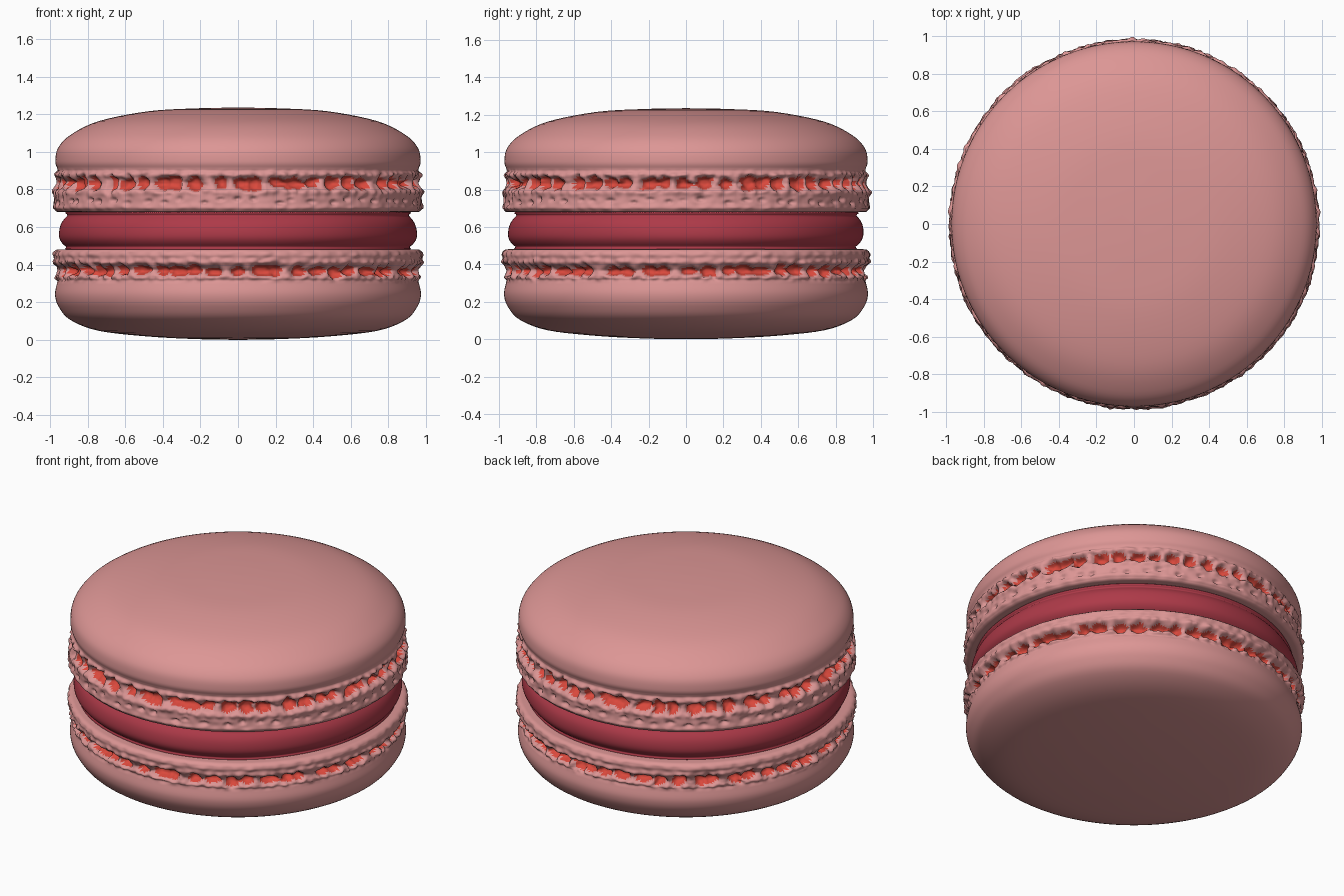
import bpy, math, random
from mathutils import Vector, noise

if "Cube" in bpy.data.objects:
    bpy.data.objects.remove(bpy.data.objects["Cube"])

random.seed(4)
SEGS = 480


def material(name, rgb):
    m = bpy.data.materials.new(name)
    m.diffuse_color = (*rgb, 1)
    m.use_nodes = True
    m.node_tree.nodes["Principled BSDF"].inputs["Base Color"].default_value = m.diffuse_color
    return m


PINK = material("pink shell", (0.72, 0.305, 0.30))
RED = material("red pores", (0.70, 0.065, 0.045))
BERRY = material("berry filling", (0.42, 0.042, 0.065))


def smooth_profile(pts, steps):
    """Catmull-Rom curve through (r, z) points."""
    out = []
    p = [Vector(q) for q in pts]
    p = [p[0]] + p + [p[-1]]
    for i in range(1, len(p) - 2):
        a, b, c, d = p[i - 1:i + 3]
        for k in range(steps):
            t = k / steps
            out.append(0.5 * (2 * b + (c - a) * t + (2 * a - 5 * b + 4 * c - d) * t ** 2
                              + (3 * b - a - 3 * c + d) * t ** 3))
    out.append(p[-2])
    return out


def lathe(name, profile, mats, shape=None):
    """Spin a profile listed from the low pole to the high pole;
    shape(theta, r, z) returns new r, z and a pore value."""
    verts, pore, faces = [], [], []
    for q in profile:
        for j in range(SEGS):
            th = 2 * math.pi * j / SEGS
            r, z, f = shape(th, q.x, q.y) if shape else (q.x, q.y, 0)
            verts.append((r * math.cos(th), r * math.sin(th), z))
            pore.append(f)
    for i in range(len(profile) - 1):
        for j in range(SEGS):
            k = (j + 1) % SEGS
            faces.append((i * SEGS + j, i * SEGS + k, (i + 1) * SEGS + k, (i + 1) * SEGS + j))
    n = len(profile)
    faces.append(tuple(reversed(range(SEGS))))
    faces.append(tuple(range((n - 1) * SEGS, n * SEGS)))
    me = bpy.data.meshes.new(name)
    me.from_pydata(verts, [], faces)
    for m in mats:
        me.materials.append(m)
    for p in me.polygons:
        p.use_smooth = len(p.vertices) == 4
        if len(mats) > 1 and sum(pore[v] for v in p.vertices) / len(p.vertices) > 0.42:
            p.material_index = 1
    ob = bpy.data.objects.new(name, me)
    bpy.context.collection.objects.link(ob)
    return ob


def ring(count, z, jz, w, h, amp):
    """Irregular ring of spots: (angle, z, half width, half height, strength)."""
    return [((i + random.uniform(-.25, .25)) * 2 * math.pi / count,
             z + random.uniform(-jz, jz),
             w * random.uniform(.75, 1.25), h * random.uniform(.8, 1.2),
             amp * random.uniform(.6, 1.2)) for i in range(count)]


def foot_shape(z0, z1, pores, dimples, beads):
    """Ruffled surface between z0 and z1 with deep pores, dimples and beads."""
    def dist(s, th, z, wob=0):
        a = (th - s[0] + math.pi) % (2 * math.pi) - math.pi
        if abs(a) > 0.12:
            return 9
        return math.hypot(a / s[2], (z - s[1]) / s[3]) * (1 + wob)

    def shape(th, r, z):
        if r < 0.9 or z < z0 - 0.001 or z > z1 + 0.001:
            return r, z, 0
        fade = min(1, (z - z0 + 0.012) / 0.03, (z1 - z) / 0.03)
        fade = max(0, fade)
        p = Vector((math.cos(th), math.sin(th), z))
        wob = 0.45 * noise.noise(p * 32)
        d = min(dist(s, th, z, wob) for s in pores)
        f = 1 / (1 + d ** 6)
        dr = 0.006 * noise.noise(p * 3) + 0.005 * noise.noise(p * 26)
        dr += max(s[4] * math.exp(-dist(s, th, z) ** 2) for s in beads)
        if dimples:
            dr -= max(s[4] * math.exp(-dist(s, th, z) ** 4) for s in dimples)
        return r + fade * (dr * (1 - f) - 0.055 * f), z, f * fade
    return shape


def rows(pts, step=0.006):
    """Evenly spaced foot rows, linear between (r, z) points."""
    out = []
    for (r0, a), (r1, b) in zip(pts, pts[1:]):
        n = max(1, round(abs(b - a) / step))
        out += [Vector((r0 + (r1 - r0) * k / n, a + (b - a) * k / n)) for k in range(n)]
    return out + [Vector(pts[-1])]


# Upper shell: ruffled foot below, smooth dome above
foot = rows([(0.966, 0.682), (0.978, 0.70), (0.976, 0.76), (0.976, 0.80),
             (0.966, 0.83), (0.968, 0.87), (0.958, 0.90), (0.962, 0.915)])
dome = smooth_profile([(0.962, 0.915), (0.971, 0.95), (0.957, 1.02), (0.89, 1.09),
                       (0.74, 1.163), (0.48, 1.215), (0.22, 1.231), (0.01, 1.235)], 5)
base = [Vector((0.3, 0.68)), Vector((0.90, 0.68)), Vector((0.95, 0.679))]
lathe("upper_shell", base + foot + dome[1:], [PINK, RED], foot_shape(
    0.682, 0.912,
    ring(56, 0.832, 0.005, 0.040, 0.031, 1),
    ring(60, 0.737, 0.012, 0.018, 0.013, 0.018),
    ring(100, 0.882, 0.006, 0.024, 0.016, 0.014)
    + ring(100, 0.787, 0.006, 0.026, 0.018, 0.014)
    + ring(70, 0.705, 0.005, 0.035, 0.014, 0.007)))

# Lower shell: smooth dome below, ruffled foot above
dome = smooth_profile([(0.01, 0.0), (0.22, 0.004), (0.48, 0.018), (0.74, 0.048),
                       (0.89, 0.105), (0.953, 0.175), (0.973, 0.24), (0.962, 0.302)], 5)
foot = rows([(0.962, 0.302), (0.956, 0.318), (0.968, 0.34), (0.964, 0.37),
             (0.976, 0.41), (0.98, 0.45), (0.976, 0.47), (0.966, 0.479)])
base = [Vector((0.95, 0.481)), Vector((0.90, 0.48)), Vector((0.3, 0.48))]
lathe("lower_shell", dome[:-1] + foot + base, [PINK, RED], foot_shape(
    0.305, 0.492,
    ring(56, 0.366, 0.006, 0.043, 0.026, 1),
    [],
    ring(110, 0.328, 0.005, 0.022, 0.013, 0.013)
    + ring(100, 0.411, 0.006, 0.025, 0.016, 0.014)
    + ring(70, 0.455, 0.005, 0.035, 0.018, 0.008)))


# Filling: bulging disc between the shells
def filling_shape(th, r, z):
    n = noise.noise(Vector((math.cos(th) * 2, math.sin(th) * 2, z * 5)))
    return r + 0.008 * n, z, 0


lathe("filling", smooth_profile([(0.3, 0.475), (0.86, 0.476), (0.91, 0.495), (0.942, 0.53),
                                 (0.95, 0.57), (0.94, 0.62), (0.91, 0.66), (0.87, 0.684),
                                 (0.3, 0.685)], 4), [BERRY], filling_shape)
